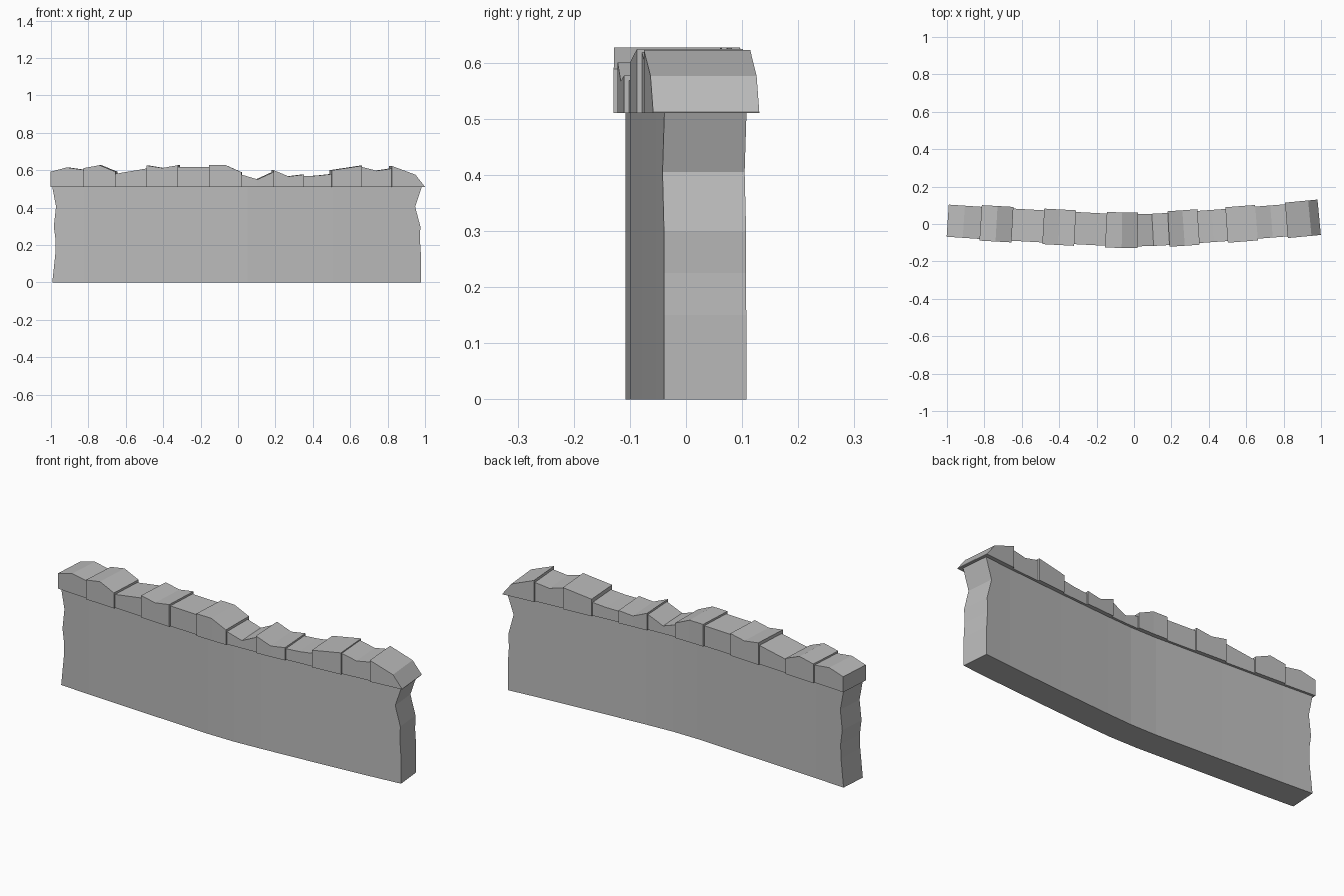
import bpy, bmesh
from mathutils import Vector

cube = bpy.data.objects.get("Cube")
if cube:
    bpy.data.objects.remove(cube)

# One plain stone colour
stone = bpy.data.materials.new("grey_stone")
stone.use_nodes = True
stone.diffuse_color = (0.5, 0.5, 0.5, 1)
stone.node_tree.nodes["Principled BSDF"].inputs["Base Color"].default_value = (0.5, 0.5, 0.5, 1)

# Gently bent centre line, as (x, y)
PATH = [(-1, .018), (-.82, .006), (-.48, -.013), (-.1, -.033), (.05, -.034),
        (.2, -.026), (.5, -.005), (.82, .02), (1, .037)]


def centre(x):
    """Point on the centre line and its sideways direction."""
    i = 0
    while i < len(PATH) - 2 and x > PATH[i + 1][0]:
        i += 1
    a, b = Vector(PATH[i]), Vector(PATH[i + 1])
    d = (b - a).normalized()
    return a.lerp(b, (x - a.x) / (b.x - a.x)), Vector((-d.y, d.x))


def loft(name, columns, half):
    """Columns of (x, z) points, low to high, become a closed slab along the path."""
    bm = bmesh.new()
    sides = []
    for sign in (-1, 1):
        grid = []
        for col in columns:
            row = []
            for x, z in col:
                p, n = centre(x)
                p = p + n * half * sign
                row.append(bm.verts.new((p.x, p.y, z)))
            grid.append(row)
        sides.append(grid)
    front, back = sides
    m, k = len(columns), len(columns[0])
    for grid in sides:
        for i in range(m - 1):
            for j in range(k - 1):
                bm.faces.new((grid[i][j], grid[i + 1][j], grid[i + 1][j + 1], grid[i][j + 1]))
    for i in range(m - 1):
        for j in (0, k - 1):
            bm.faces.new((front[i][j], front[i + 1][j], back[i + 1][j], back[i][j]))
    for j in range(k - 1):
        for i in (0, m - 1):
            bm.faces.new((front[i][j], front[i][j + 1], back[i][j + 1], back[i][j]))
    bmesh.ops.recalc_face_normals(bm, faces=bm.faces)
    mesh = bpy.data.meshes.new(name)
    bm.to_mesh(mesh)
    bm.free()
    mesh.materials.append(stone)
    obj = bpy.data.objects.new(name, mesh)
    bpy.context.collection.objects.link(obj)


# Wall body with worn, uneven ends
LEDGE = .51
heights = [0, .15, .225, .3, .405, LEDGE]
left_end = [-.988, -.972, -.97, -.98, -.968, -.988]
right_end = [.972, .971, .966, .968, .94, .975]
middle = [[(x, z) for z in heights] for x, _ in PATH[1:-1]]
loft("wall_body", [list(zip(left_end, heights))] + middle + [list(zip(right_end, heights))], .0735)

# Cap stones: top outline of each, alternating narrow and wide
CAPS = [
    [(-.996, .592), (-.91, .615), (-.82, .602)],
    [(-.82, .611), (-.735, .627), (-.65, .592)],
    [(-.655, .58), (-.485, .609)],
    [(-.485, .626), (-.4, .612), (-.315, .627)],
    [(-.32, .617), (-.15, .617)],
    [(-.15, .627), (-.065, .627), (.02, .589)],
    [(.015, .578), (.1, .551), (.185, .59)],
    [(.185, .6), (.265, .567), (.345, .577)],
    [(.34, .568), (.42, .571), (.5, .58)],
    [(.495, .6), (.655, .624)],
    [(.655, .618), (.735, .597), (.82, .61)],
    [(.815, .623), (.94, .576), (.99, .512)],
]
for i, outline in enumerate(CAPS):
    half = .095 if i % 2 else .086
    loft(f"cap_stone_{i + 1}", [[(x, LEDGE), (x, z)] for x, z in outline], half)
